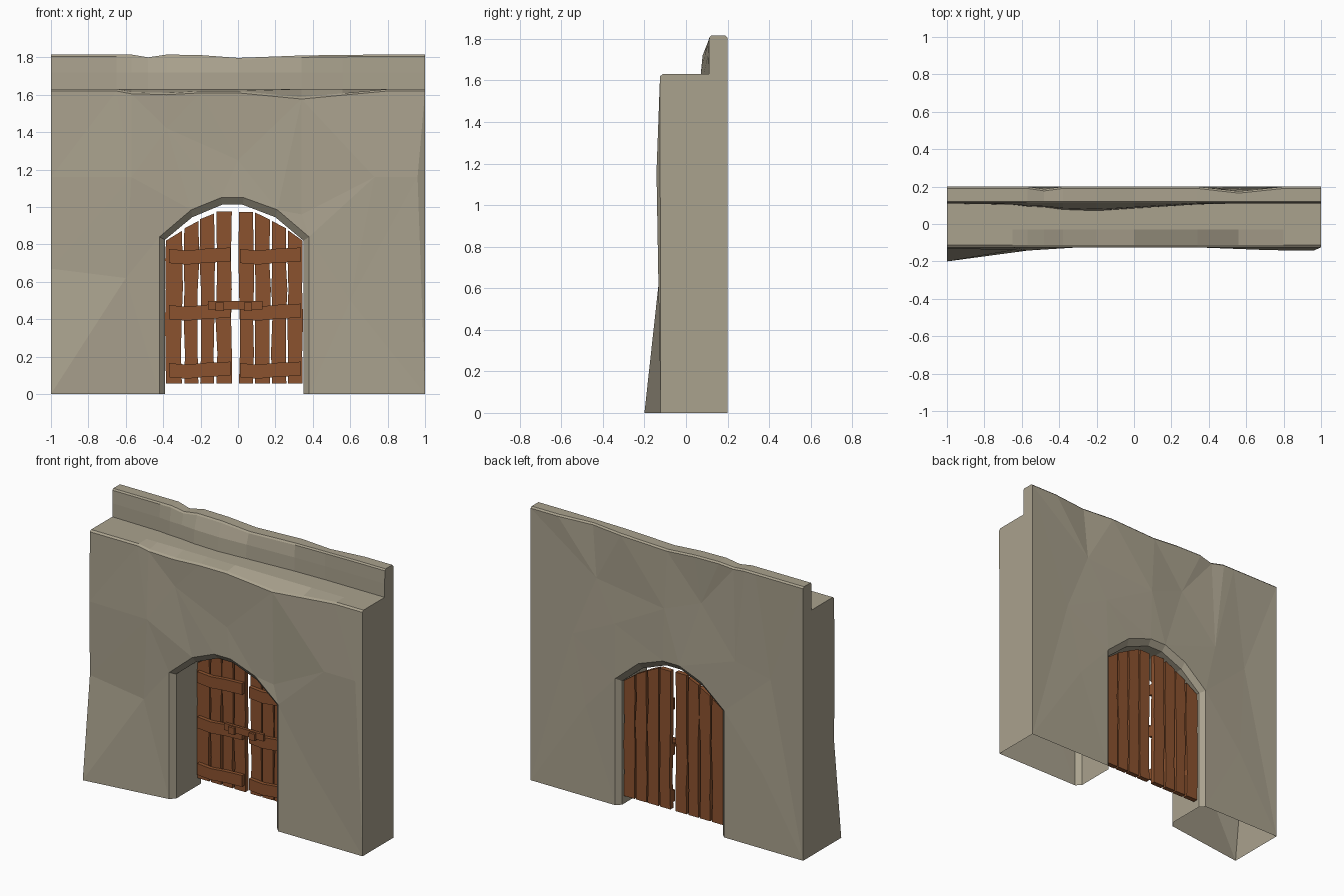
import bpy, bmesh, random
from mathutils import Vector
from mathutils.geometry import delaunay_2d_cdt

if "Cube" in bpy.data.objects:
    bpy.data.objects.remove(bpy.data.objects["Cube"])

random.seed(4)


def material(name, rgb):
    m = bpy.data.materials.new(name)
    m.diffuse_color = (*rgb, 1)
    m.use_nodes = True
    m.node_tree.nodes["Principled BSDF"].inputs["Base Color"].default_value = m.diffuse_color
    return m


STONE = material("stone", (0.40, 0.36, 0.27))
WOOD = material("wood", (0.26, 0.085, 0.028))


def finish(bm, name, mat):
    bmesh.ops.remove_doubles(bm, verts=bm.verts, dist=0.0005)
    bmesh.ops.recalc_face_normals(bm, faces=bm.faces)
    me = bpy.data.meshes.new(name)
    bm.to_mesh(me)
    bm.free()
    me.materials.append(mat)
    ob = bpy.data.objects.new(name, me)
    bpy.context.collection.objects.link(ob)
    return ob


def face(bm, pts):
    bm.faces.new([bm.verts.new(p) for p in pts])


def strip(bm, a, b):
    """Quads between two equally long point rows."""
    for i in range(len(a) - 1):
        face(bm, (a[i], a[i + 1], b[i + 1], b[i]))


def sheet(bm, outline, relief):
    """Triangulated wall face: closed outline plus loose relief points, all (x, y, z)."""
    pts = outline + relief
    n = len(outline)
    _, _, tris, orig, _, _ = delaunay_2d_cdt(
        [Vector((p[0], p[2])) for p in pts], [], [list(range(n))], 1, 1e-5)
    for t in tris:
        face(bm, [pts[orig[i][0]] for i in t])


def prism(bm, outline, y0, y1):
    """Extrude an (x, z) outline from y0 to y1."""
    f = [(x, y0, z) for x, z in outline]
    b = [(x, y1, z) for x, z in outline]
    face(bm, f)
    face(bm, b)
    strip(bm, f + f[:1], b + b[:1])


# Arch lines: wide edge on the faces, narrow edge inside the tunnel
wide = [(-.42, 0), (-.42, .84), (-.25, .985), (-.09, 1.05), (.03, 1.05), (.21, .985), (.38, .84), (.38, 0)]
narrow = [(-.39, 0), (-.39, .825), (-.245, .945), (-.085, 1.012), (.025, 1.012), (.2, .945), (.35, .82), (.35, 0)]

# Wall top stations: x, walkway edge z, parapet bulge, parapet top z, back y
stations = [(-1, 1.62, 0, 1.815, .2), (-.65, 1.62, .005, 1.815, .2), (-.57, 1.605, .012, 1.815, .2),
            (-.48, 1.603, .015, 1.80, .187), (-.38, 1.60, .025, 1.815, .2), (-.2, 1.61, .03, 1.812, .2),
            (0, 1.61, .02, 1.797, .2), (.34, 1.577, .004, 1.81, .2), (.56, 1.598, 0, 1.813, .175),
            (.8, 1.62, 0, 1.815, .2), (1, 1.62, 0, 1.815, .2)]


def ring(s):
    x, zf, b, zt, yb = s
    return [(x, -.125, zf), (x, -.112, zf + .01), (x, -.03, 1.63), (x, .11 - 1.3 * b, 1.63),
            (x, .11 - b, 1.72), (x, .112, zt - .01), (x, .12, zt), (x, yb - .01, zt), (x, yb, zt - .01)]


rings = [ring(s) for s in stations]
wall = bmesh.new()

# Front face with the flared lower corner
left_edge = [(-1, -.13, 1.16), (-1, -.125, .67), (-1, -.2, 0)]
front_arch = [(x, -.122, z) for x, z in wide]
front_top = [r[0] for r in reversed(rings)]
front = left_edge[-1:] + front_arch + [(1, -.122, 0)] + front_top + left_edge[:2]
sheet(wall, front, [(-.57, -.142, 1.16), (-.6, -.132, .62), (-.38, -.118, 1.42), (0, -.116, 1.25),
                    (.34, -.113, .96), (.73, -.14, 1.16), (.96, -.142, 1.16), (.6, -.12, .5)])

# Back face with shallow dents
back_arch = [(x, .2, z) for x, z in wide]
back_top = [r[-1] for r in reversed(rings)]
sheet(wall, [(-1, .2, 0)] + back_arch + [(1, .2, 0)] + back_top,
      [(.53, .182, 1.46), (.39, .195, 1.2), (-.24, .183, 1.5), (-.5, .198, 1.19), (-.75, .185, 1.13),
       (.7, .188, 1.05), (.02, .2, 1.4), (.6, .198, .6), (-.7, .198, .5)])

# Walkway and parapet
for a, b in zip(rings, rings[1:]):
    strip(wall, a, b)

# End faces (the underside stays open)
face(wall, left_edge[::-1] + rings[0] + [(-1, .2, 0)])
face(wall, [(1, -.122, 0)] + rings[-1] + [(1, .2, 0)])

# Chamfered gate tunnel
inner_front = [(x, -.09, z) for x, z in narrow]
inner_back = [(x, .17, z) for x, z in narrow]
for a, b in ((front_arch, inner_front), (inner_front, inner_back), (inner_back, back_arch)):
    strip(wall, a, b)
finish(wall, "gate_wall", STONE)


# Wooden door leaves
def wobble(a):
    return random.uniform(-a, a)


def plank(bm, x0, x1, t0, t1):
    levels = [.22, .40, .56, .72]
    left = [(x0 + wobble(.006), z) for z in levels]
    right = [(x1 + wobble(.006), z) for z in levels]
    prism(bm, [(x0, .055), (x1, .055)] + right + [(x1, t1), (x0, t0)] + left[::-1], .125, .157)


def batten(bm, x0, x1, z0, z1):
    xs = [x0 + (x1 - x0) * t for t in (0, .3, .6, 1)]
    dz = [0, -.008, .002, .008]
    prism(bm, [(x, z0 + d) for x, d in zip(xs, dz)]
          + [(x, z1 + d) for x, d in zip(xs[::-1], dz[::-1])], .1, .125)


leaves = {
    "left": ([(-.385, -.30, .82, .872), (-.287, -.212, .885, .925), (-.202, -.128, .935, .965),
              (-.115, -.033, .977, .977)], (-.37, -.04)),
    "right": ([(.005, .08, .972, .972), (.092, .172, .97, .932), (.182, .258, .925, .885),
               (.268, .345, .875, .82)], (.01, .338)),
}
for side, (planks, (bx0, bx1)) in leaves.items():
    bm = bmesh.new()
    for p in planks:
        plank(bm, *p)
    finish(bm, side + "_door_planks", WOOD)
    bm = bmesh.new()
    for z in (.09, .40, .70):
        batten(bm, bx0, bx1, z, z + .075)
    finish(bm, side + "_door_battens", WOOD)


# Locking bar and its brackets
def box(bm, x0, x1, z0, z1, y0, y1):
    prism(bm, [(x0, z0), (x1, z0), (x1, z1), (x0, z1)], y0, y1)


bm = bmesh.new()
box(bm, -.16, .13, .452, .497, .08, .1)
finish(bm, "locking_bar", WOOD)
bm = bmesh.new()
for x in (-.12, .032):
    box(bm, x, x + .044, .445, .49, .065, .1)
finish(bm, "bar_brackets", WOOD)
